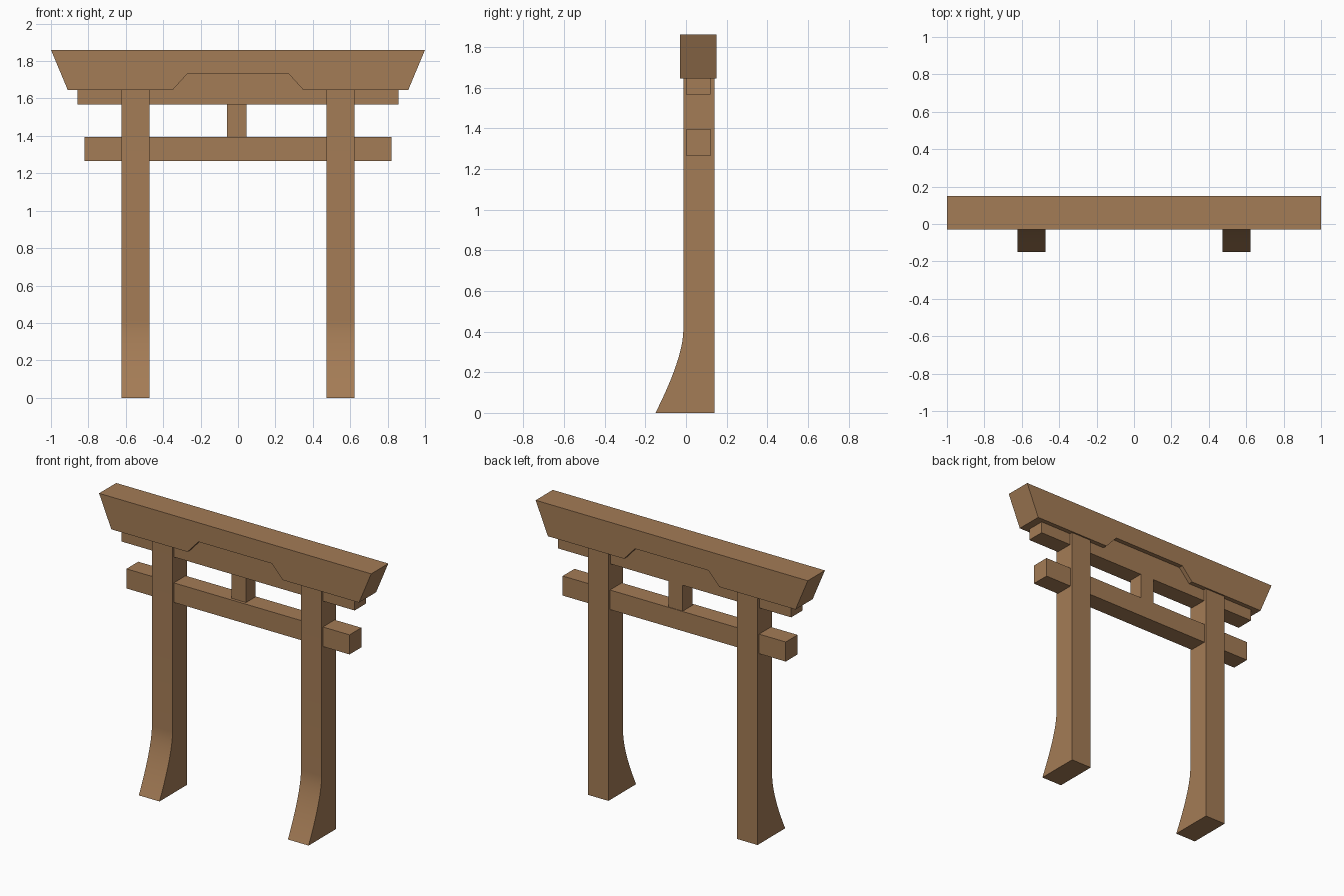
import bpy, bmesh, math

if "Cube" in bpy.data.objects:
    bpy.data.objects.remove(bpy.data.objects["Cube"])

wood = bpy.data.materials.new("warm_brown_wood")
wood.diffuse_color = (0.37, 0.2, 0.092, 1.0)
wood.use_nodes = True
wood.node_tree.nodes["Principled BSDF"].inputs["Base Color"].default_value = wood.diffuse_color


def extrude_profile(name, points, vec):
    """Closed planar profile pushed along vec into a solid."""
    bm = bmesh.new()
    face = bm.faces.new([bm.verts.new(p) for p in points])
    ext = bmesh.ops.extrude_face_region(bm, geom=[face])
    verts = [g for g in ext["geom"] if isinstance(g, bmesh.types.BMVert)]
    bmesh.ops.translate(bm, verts=verts, vec=vec)
    bmesh.ops.recalc_face_normals(bm, faces=bm.faces)
    mesh = bpy.data.meshes.new(name)
    bm.to_mesh(mesh)
    bm.free()
    mesh.materials.append(wood)
    obj = bpy.data.objects.new(name, mesh)
    bpy.context.collection.objects.link(obj)
    return obj


def box(name, x0, x1, y0, y1, z0, z1):
    return extrude_profile(
        name, [(x0, y0, z0), (x1, y0, z0), (x1, y0, z1), (x0, y0, z1)], (0, y1 - y0, 0))


# Top beam: slanted ends and a raised notch underneath
half = [(0.27, 1.733), (0.35, 1.645), (0.91, 1.645), (1.0, 1.86)]
outline = half + [(-x, z) for x, z in reversed(half)]
extrude_profile("top_beam", [(x, -0.03, z) for x, z in outline], (0, 0.18, 0))

# Beam tucked under the top beam, seen through the notch
box("under_beam", -0.857, 0.857, 0.0, 0.12, 1.567, 1.76)

# Lower tie beam and the short centre strut
box("tie_beam", -0.82, 0.82, 0.0, 0.124, 1.265, 1.395)
box("centre_strut", -0.06, 0.045, 0.02, 0.12, 1.39, 1.57)

# Posts with a curved foot sweeping forward
p0, p1, p2 = (-0.15, 0.0), (-0.013, 0.272), (-0.013, 0.41)
n = 10
curve = []
for i in range(n + 1):
    t = i / n
    curve.append(tuple((1 - t) ** 2 * a + 2 * t * (1 - t) * b + t * t * c
                       for a, b, c in zip(p0, p1, p2)))
side = curve + [(-0.013, 1.65), (0.14, 1.65), (0.14, 0.0)]
for name, x in (("left_post", -0.624), ("right_post", 0.472)):
    post = extrude_profile(name, [(x, y, z) for y, z in side], (0.152, 0, 0))
    bpy.ops.object.select_all(action='DESELECT')
    post.select_set(True)
    bpy.context.view_layer.objects.active = post
    bpy.ops.object.shade_smooth_by_angle(angle=math.radians(30))
